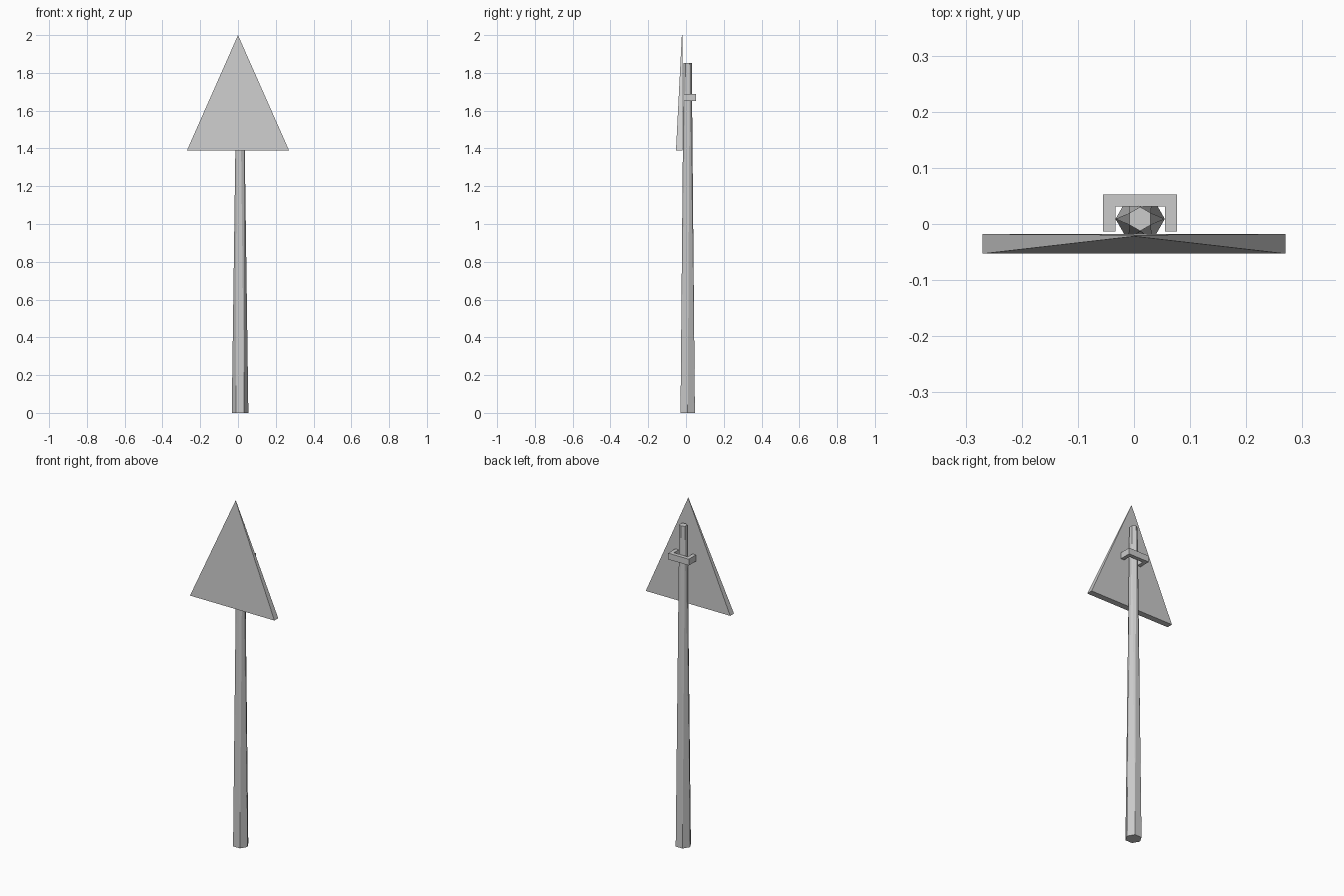
import bpy, bmesh
from math import cos, sin, pi

if "Cube" in bpy.data.objects:
    bpy.data.objects.remove(bpy.data.objects["Cube"])


def make(name, verts, faces):
    me = bpy.data.meshes.new(name)
    me.from_pydata(verts, [], faces)
    bm = bmesh.new()
    bm.from_mesh(me)
    bmesh.ops.recalc_face_normals(bm, faces=bm.faces)
    bm.to_mesh(me)
    bm.free()
    ob = bpy.data.objects.new(name, me)
    bpy.context.collection.objects.link(ob)
    return ob


def loft(n):
    """Two capped n-sided rings joined by quads."""
    sides = [(i, (i + 1) % n, n + (i + 1) % n, n + i) for i in range(n)]
    return [tuple(range(n)), tuple(range(n, 2 * n))] + sides


CX, CY = 0.011, 0.009  # pole axis


def hexagon(r, z, turn):
    return [(CX + r * cos(i * pi / 3 + turn), CY + r * sin(i * pi / 3 + turn), z)
            for i in range(6)]


# Tapered pole: the top hexagon is turned half a side from the bottom one
pole_faces = [tuple(range(6)), tuple(range(6, 12))]
for i in range(6):
    j = (i + 1) % 6
    pole_faces += [(i, j, 6 + i), (j, 6 + j, 6 + i)]
make("pole", hexagon(0.044, 0, 0) + hexagon(0.0215, 1.852, pi / 6), pole_faces)

# Triangular sign board, a wedge thinning to the apex
front = [(-0.27, -0.053, 1.39), (0.27, -0.053, 1.39), (0, -0.022, 2.0)]
back = [(-0.27, -0.018, 1.39), (0.27, -0.018, 1.39), (0, -0.0195, 2.0)]
make("sign_board", front + back, loft(3))

# U-shaped bracket around the back of the pole
profile = [(-0.066, -0.013), (-0.066, 0.053), (0.066, 0.053), (0.066, -0.013),
           (0.044, -0.013), (0.044, 0.031), (-0.044, 0.031), (-0.044, -0.013)]
make("bracket", [(CX + x, y, z) for z in (1.651, 1.687) for x, y in profile], loft(8))
